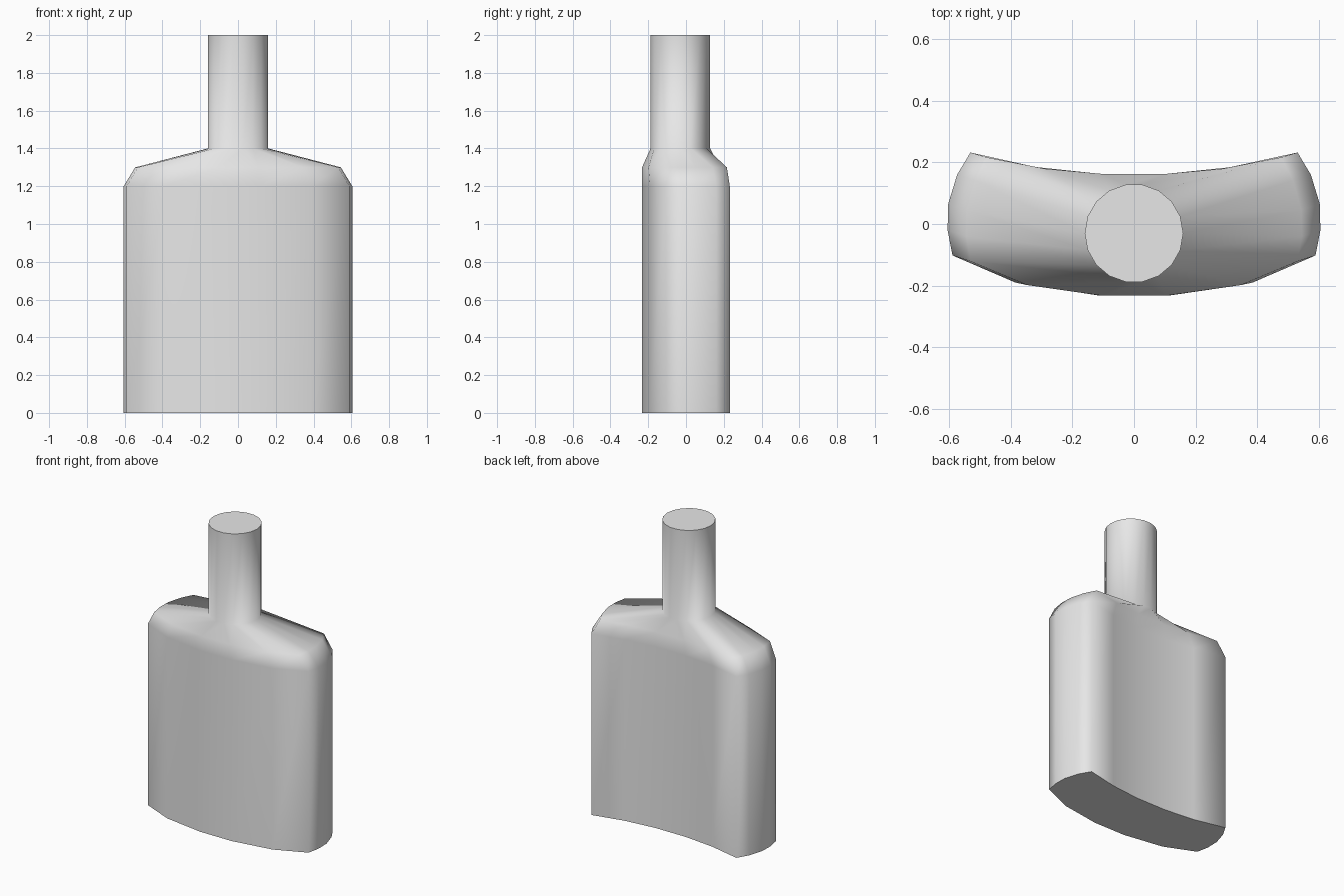
import bpy
import bmesh
import math

cube = bpy.data.objects.get("Cube")
if cube:
    bpy.data.objects.remove(cube, do_unlink=True)

metal = bpy.data.materials.new("plain_grey")
metal.use_nodes = True
grey = (0.8, 0.8, 0.8, 1.0)
metal.diffuse_color = grey
metal.node_tree.nodes["Principled BSDF"].inputs["Base Color"].default_value = grey

# Half of the curved body section, from front centre round to back centre
HALF = [(0.115, -0.232), (0.385, -0.19), (0.589, -0.102), (0.605, -0.02), (0.603, 0.065),
        (0.574, 0.16), (0.531, 0.232), (0.32, 0.185), (0.112, 0.163)]


def mirrored(half):
    """Close a half section into a full loop, symmetric in x."""
    return half + [(-x, y) for x, y in reversed(half)]


# Shoulder section: narrower, with its ends slid along the body's curve
body = mirrored(HALF)
shoulder = [(x * 0.9, y - 0.02 * (x / 0.6) ** 2) for x, y in body]

# Round neck section with matching corners
n = len(HALF)
angles = [math.pi * (i + 0.5) / n for i in range(n)]
neck = mirrored([(0.16 * math.sin(a), -0.03 - 0.16 * math.cos(a)) for a in angles])

# Loft the sections from base to mouth
sections = [(body, 0.0), (body, 1.2), (shoulder, 1.3), (neck, 1.4), (neck, 2.0)]
bm = bmesh.new()
rings = [[bm.verts.new((x, y, z)) for x, y in loop] for loop, z in sections]
for low, high in zip(rings, rings[1:]):
    for i in range(len(low)):
        j = (i + 1) % len(low)
        bm.faces.new((low[i], low[j], high[j], high[i]))

# Flat base and flat neck top
bm.faces.new(rings[0][::-1])
bm.faces.new(rings[-1])
bmesh.ops.recalc_face_normals(bm, faces=bm.faces[:])

mesh = bpy.data.meshes.new("flask_body_and_neck")
bm.to_mesh(mesh)
bm.free()
mesh.materials.append(metal)
flask = bpy.data.objects.new("flask_body_and_neck", mesh)
bpy.context.collection.objects.link(flask)

# Soft sides, crisp rims
bpy.ops.object.select_all(action="DESELECT")
flask.select_set(True)
bpy.context.view_layer.objects.active = flask
bpy.ops.object.shade_smooth_by_angle(angle=math.radians(80))
